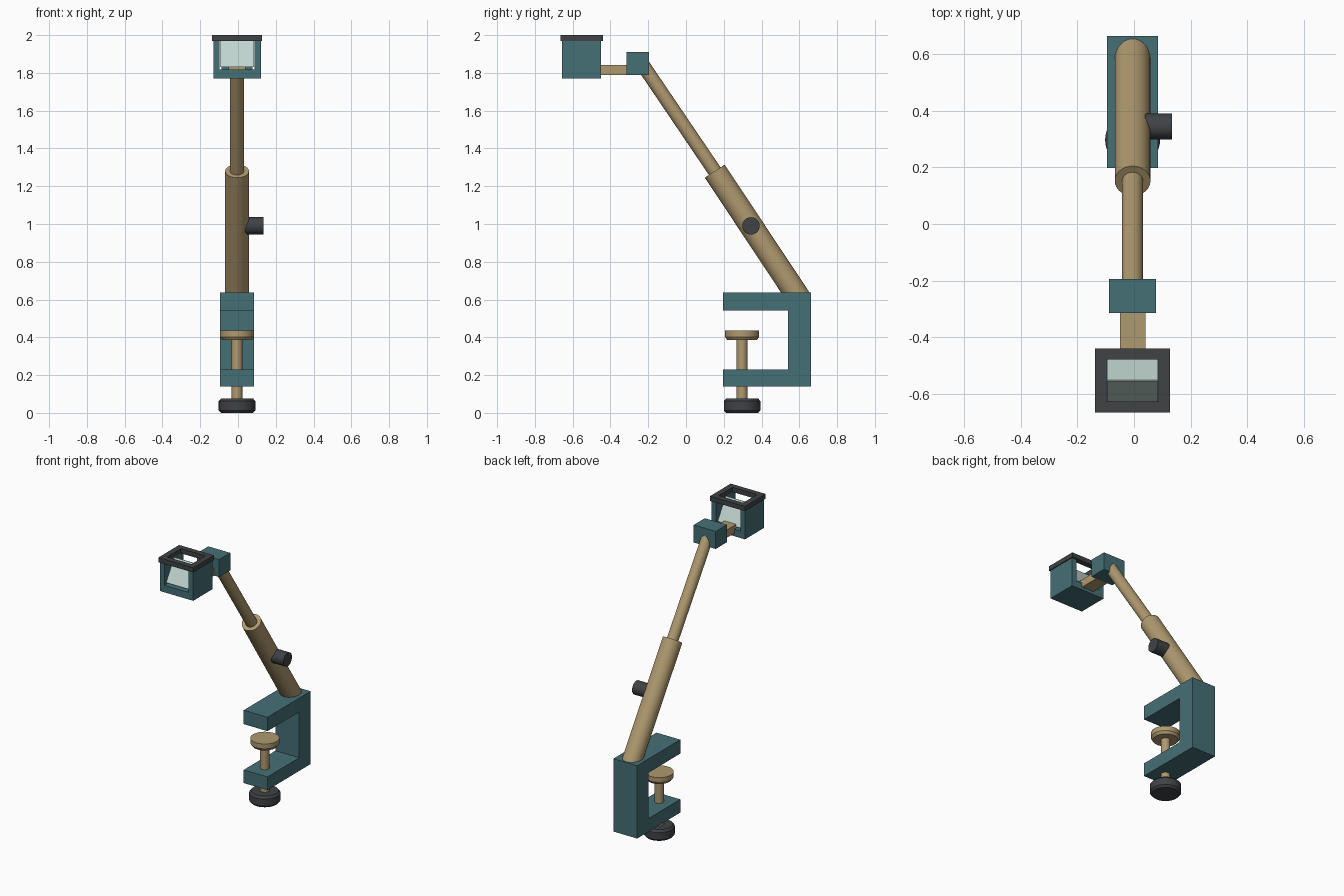
import bpy, bmesh, math
from mathutils import Vector

if "Cube" in bpy.data.objects:
    bpy.data.objects.remove(bpy.data.objects["Cube"])

CX = -0.005  # centre line of the arm and clamp


def material(name, rgb):
    m = bpy.data.materials.new(name)
    m.diffuse_color = (*rgb, 1)
    m.use_nodes = True
    m.node_tree.nodes["Principled BSDF"].inputs["Base Color"].default_value = m.diffuse_color
    return m


TEAL = material("teal_paint", (0.06, 0.16, 0.18))
TAN = material("tan_metal", (0.43, 0.32, 0.16))
DARK = material("dark_rubber", (0.05, 0.055, 0.06))
GLASS = material("pale_glass", (0.53, 0.66, 0.62))


def make(name, bm, mat, smooth=False):
    bmesh.ops.recalc_face_normals(bm, faces=bm.faces)
    me = bpy.data.meshes.new(name)
    bm.to_mesh(me)
    bm.free()
    ob = bpy.data.objects.new(name, me)
    bpy.context.collection.objects.link(ob)
    me.materials.append(mat)
    if smooth:
        bpy.ops.object.select_all(action='DESELECT')
        ob.select_set(True)
        bpy.context.view_layer.objects.active = ob
        bpy.ops.object.shade_smooth_by_angle(angle=math.radians(30))
    return ob


def prism(name, pts, vec, mat):
    """Extrude a closed outline along a vector."""
    bm = bmesh.new()
    face = bm.faces.new([bm.verts.new(p) for p in pts])
    new = bmesh.ops.extrude_face_region(bm, geom=[face])["geom"]
    verts = [g for g in new if isinstance(g, bmesh.types.BMVert)]
    bmesh.ops.translate(bm, verts=verts, vec=vec)
    return make(name, bm, mat)


def box(name, x, y, z, mat):
    pts = [(x[0], y[0], z[0]), (x[1], y[0], z[0]), (x[1], y[1], z[0]), (x[0], y[1], z[0])]
    return prism(name, pts, (0, 0, z[1] - z[0]), mat)


def turned(name, start, axis, profile, mat, sides=40):
    """Stack rings (distance, radius) along an axis and cap the ends."""
    axis = Vector(axis).normalized()
    u = axis.orthogonal().normalized()
    v = axis.cross(u)
    bm = bmesh.new()
    rings = []
    for d, r in profile:
        c = Vector(start) + axis * d
        angles = [2 * math.pi * i / sides for i in range(sides)]
        rings.append([bm.verts.new(c + r * (u * math.cos(a) + v * math.sin(a))) for a in angles])
    for a, b in zip(rings, rings[1:]):
        for i in range(sides):
            j = (i + 1) % sides
            bm.faces.new((a[i], a[j], b[j], b[i]))
    bm.faces.new(rings[0])
    bm.faces.new(rings[-1])
    return make(name, bm, mat, True)


# C-shaped table clamp
outline = [(0.197, 0.14), (0.663, 0.14), (0.663, 0.638), (0.197, 0.638),
           (0.197, 0.543), (0.54, 0.543), (0.54, 0.23), (0.197, 0.23)]
prism("clamp_body", [(CX - 0.09, y, z) for y, z in outline], (0.18, 0, 0), TEAL)

# Clamp screw, pressure pad and hand knob
base = (CX, 0.297, 0)
up = (0, 0, 1)
turned("clamp_screw", base, up, [(0.05, 0.029), (0.41, 0.029)], TAN)
turned("clamp_pad", base, up, [(0.385, 0.078), (0.402, 0.09), (0.435, 0.09)], TAN)
turned("clamp_knob", base, up,
       [(0, 0.085), (0.013, 0.097), (0.062, 0.097), (0.076, 0.085)], DARK)

# Leaning telescopic arm
low, mid, high = Vector((CX, 0.577, 0.64)), Vector((CX, 0.152, 1.28)), Vector((CX, -0.234, 1.85))
lean = mid - low
turned("outer_tube", low, lean, [(-0.06, 0.063), (lean.length, 0.063)], TAN)
rod = high - mid
turned("inner_rod", mid, rod, [(-0.15, 0.037), (rod.length, 0.037)], TAN)
turned("lock_knob", (CX + 0.03, 0.344, 0.99), (1, 0, 0), [(0, 0.046), (0.11, 0.046)], DARK)

# Joint block and short connecting bar
box("joint_block", (CX - 0.083, CX + 0.083), (-0.315, -0.195), (1.79, 1.91), TEAL)
box("connecting_bar", (CX - 0.045, CX + 0.045), (-0.56, -0.30), (1.79, 1.843), TAN)

# Head: channel open at front, back and top
channel = [(-0.126, 1.77), (0.126, 1.77), (0.126, 1.972), (0.092, 1.972),
           (0.092, 1.818), (-0.092, 1.818), (-0.092, 1.972), (-0.126, 1.972)]
prism("head_housing", [(CX + x, -0.657, z) for x, z in channel], (0, 0.207, 0), TEAL)

# Glass wedge with its ridge in the middle of the head
wedge = [(-0.64, 1.83), (-0.464, 1.83), (-0.55, 1.97), (-0.554, 1.97)]
prism("glass_wedge", [(CX - 0.09, y, z) for y, z in wedge], (0.18, 0, 0), GLASS)

# Dark rim on top of the head
bm = bmesh.new()
outer = [(-0.132, -0.665), (0.132, -0.665), (0.132, -0.44), (-0.132, -0.44)]
inner = [(-0.092, -0.627), (0.092, -0.627), (0.092, -0.478), (-0.092, -0.478)]
loops = [[bm.verts.new((CX + x, y, z)) for x, y in pts]
         for pts, z in ((outer, 1.968), (outer, 2.0), (inner, 2.0), (inner, 1.968))]
for k in range(4):
    a, b = loops[k], loops[(k + 1) % 4]
    for i in range(4):
        j = (i + 1) % 4
        bm.faces.new((a[i], a[j], b[j], b[i]))
make("head_rim", bm, DARK)
